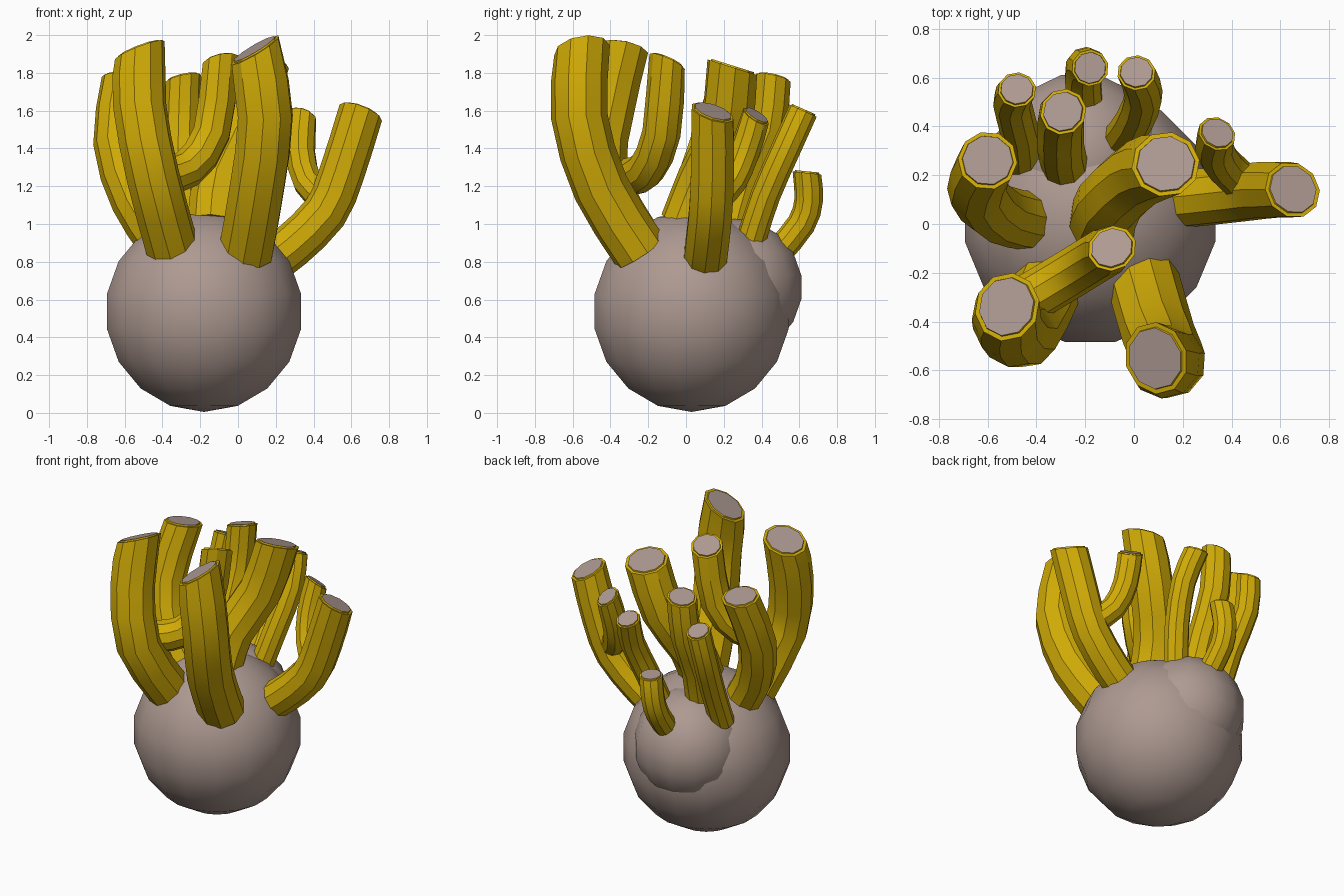
import bpy
import bmesh
import math
from mathutils import Vector, Matrix

SIDES = 10

default_cube = bpy.data.objects.get("Cube")
if default_cube:
    bpy.data.objects.remove(default_cube, do_unlink=True)


def make_material(name, color):
    material = bpy.data.materials.new(name)
    material.use_nodes = True
    material.diffuse_color = color
    shader = material.node_tree.nodes["Principled BSDF"]
    shader.inputs["Base Color"].default_value = color
    shader.inputs["Roughness"].default_value = 0.8
    return material


yellow = make_material("mustard yellow", (0.64, 0.41, 0.002, 1))
taupe = make_material("taupe", (0.42, 0.32, 0.285, 1))


def finish(name, bm, materials):
    bmesh.ops.recalc_face_normals(bm, faces=bm.faces[:])
    mesh = bpy.data.meshes.new(name)
    bm.to_mesh(mesh)
    bm.free()
    mesh.shade_smooth()
    mesh.set_sharp_from_angle(angle=math.radians(32))
    for material in materials:
        mesh.materials.append(material)
    obj = bpy.data.objects.new(name, mesh)
    bpy.context.collection.objects.link(obj)
    return obj


def ball(name, center, radius, segments, rings):
    bm = bmesh.new()
    place = Matrix.Translation(center) @ Matrix.Rotation(math.pi / segments, 4, "Z")
    bmesh.ops.create_uvsphere(bm, u_segments=segments, v_segments=rings,
                              radius=radius, matrix=place)
    return finish(name, bm, [taupe])


def smooth_path(points):
    """Add a rounded midpoint between neighbouring path points."""
    pts = [Vector(p) for p in points]
    pts = [2 * pts[0] - pts[1]] + pts + [2 * pts[-1] - pts[-2]]
    path = []
    for a, b, c, d in zip(pts, pts[1:], pts[2:], pts[3:]):
        path += [b, (9 * (b + c) - a - d) / 16]
    return path + [pts[-2]]


def stalk(name, radius, *points, facing):
    """Faceted tube along a path, with a rim and a raised taupe tip."""
    path = smooth_path(points)
    last = len(path) - 1
    bm = bmesh.new()
    tangent = (path[1] - path[0]).normalized()
    side = tangent.orthogonal().normalized()
    rings = []

    def add_ring(center, size):
        up = tangent.cross(side)
        ring = []
        for i in range(SIDES):
            a = math.tau * i / SIDES
            ring.append(bm.verts.new(center + size * (math.cos(a) * side + math.sin(a) * up)))
        rings.append(ring)

    for i, center in enumerate(path):
        if i == last:
            following = Vector(facing).normalized()
        else:
            following = (path[i + 1] - path[max(i - 1, 0)]).normalized()
        side = tangent.rotation_difference(following) @ side
        tangent = following
        add_ring(center, radius)

    # Rim, then the slightly raised tip
    end = path[-1]
    add_ring(end, radius * 0.87)
    add_ring(end + tangent * 0.009, radius * 0.85)

    for low, high in zip(rings, rings[1:]):
        for i in range(SIDES):
            j = (i + 1) % SIDES
            bm.faces.new((low[i], low[j], high[j], high[i]))
    bm.faces.new(rings[0])
    bm.faces.new(rings[-1]).material_index = 1
    return finish(name, bm, [yellow, taupe])


# Round body and the swelling on its back
ball("body", (-0.18, 0.03, 0.537), 0.532, 16, 9)
ball("back_bulge", (-0.22, 0.26, 0.665), 0.365, 14, 9)

# Front stalks
stalk("front_left_stalk", 0.15, (.04, -.24, .85), (.1, -.45, 1.19),
      (.145, -.565, 1.57), (.09, -.55, 1.92), facing=(-.5, -.15, .84))
stalk("front_right_stalk", 0.142, (-.35, -.25, .88), (-.45, -.45, 1.25),
      (-.52, -.41, 1.62), (-.52, -.34, 1.92), facing=(-.35, .15, .9))
stalk("front_right_branch", 0.102, (-.42, -.3, 1.25), (-.27, -.21, 1.29),
      (-.14, -.13, 1.48), (-.09, -.1, 1.86), facing=(-.2, .4, .9))

# Side stalks
stalk("left_stalk", 0.12, (.17, .1, .8), (.28, .11, .88),
      (.46, .13, 1.06), (.55, .14, 1.27), (.65, .14, 1.59), facing=(.35, .3, .9))
stalk("left_branch", 0.08, (.47, .15, 1.12), (.37, .24, 1.22),
      (.33, .31, 1.38), (.34, .37, 1.57), facing=(.3, .5, .8))
stalk("right_stalk", 0.122, (-.41, .01, .9), (-.55, .04, 1.12),
      (-.645, .14, 1.43), (-.6, .26, 1.78), facing=(0, .2, .95))

# Middle stalk
stalk("middle_stalk", 0.14, (-.13, 0, 1), (-.1, .09, 1.23),
      (.03, .21, 1.5), (.13, .245, 1.83), facing=(0, .3, .95))

# Back stalks
stalk("back_inner_stalk", 0.097, (-.28, .23, .92), (-.3, .31, 1.22),
      (-.3, .43, 1.5), (-.29, .46, 1.77), facing=(-.2, .2, .9))
stalk("back_right_stalk", 0.079, (-.46, .26, .88), (-.47, .38, 1.15),
      (-.5, .5, 1.4), (-.48, .55, 1.62), facing=(0, .4, .9))
stalk("back_left_stalk", 0.079, (-.06, .34, .9), (0, .42, 1.15),
      (.04, .53, 1.4), (.01, .62, 1.6), facing=(0, .4, .9))
stalk("back_short_stalk", 0.076, (-.2, .48, .84), (-.21, .61, 1),
      (-.2, .65, 1.13), (-.18, .64, 1.27), facing=(0, .1, 1))
